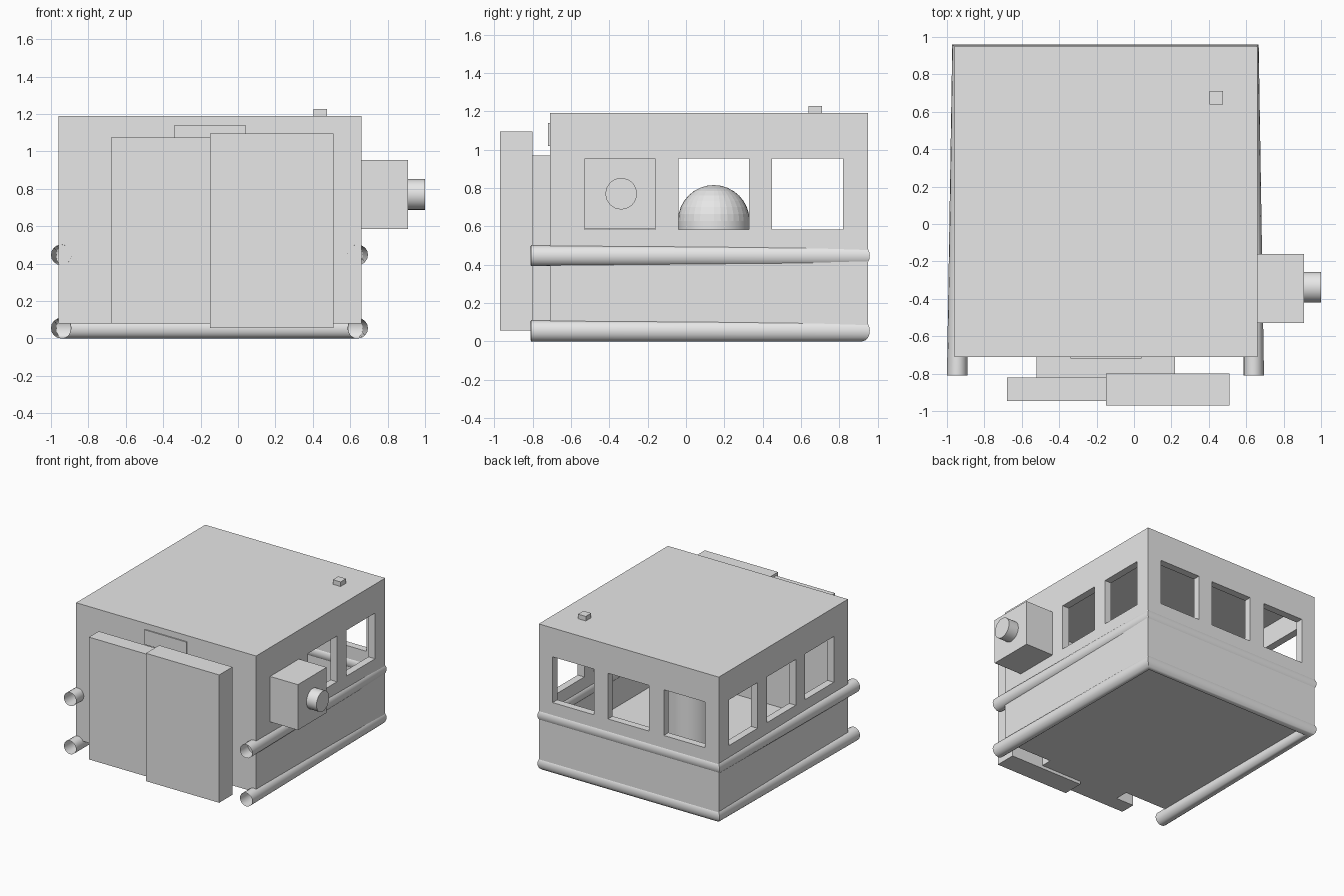
import bpy, math

if "Cube" in bpy.data.objects:
    bpy.data.objects.remove(bpy.data.objects["Cube"])

grey = bpy.data.materials.new("light_grey")
grey.diffuse_color = (0.8, 0.8, 0.8, 1)
grey.use_nodes = True
grey.node_tree.nodes["Principled BSDF"].inputs["Base Color"].default_value = grey.diffuse_color


def box(name, x, y, z):
    bpy.ops.mesh.primitive_cube_add(size=1, location=[sum(r) / 2 for r in (x, y, z)])
    o = bpy.context.object
    o.name = name
    o.scale = (x[1] - x[0], y[1] - y[0], z[1] - z[0])
    bpy.ops.object.transform_apply(location=True, rotation=True, scale=True)
    o.data.materials.append(grey)
    return o


def cylinder(name, r, depth, loc, rot=(0, 0, 0)):
    bpy.ops.mesh.primitive_cylinder_add(vertices=32, radius=r, depth=depth, location=loc, rotation=rot)
    o = bpy.context.object
    o.name = name
    o.data.materials.append(grey)
    bpy.ops.object.shade_smooth_by_angle(angle=math.radians(40))
    return o


def cut(target, cutter):
    m = target.modifiers.new("cut", 'BOOLEAN')
    m.operation = 'DIFFERENCE'
    m.solver = 'EXACT'
    m.object = cutter
    bpy.context.view_layer.objects.active = target
    bpy.ops.object.modifier_apply(modifier=m.name)
    bpy.data.objects.remove(cutter)


# Hollow cabin with three windows on each side and on the back
cabin = box("cabin", (-0.96, 0.66), (-0.71, 0.95), (0.08, 1.19))
cut(cabin, box("room_cutter", (-0.90, 0.60), (-0.65, 0.89), (0.18, 1.13)))
WZ = (0.583, 0.955)
for c in (-0.345, 0.145, 0.635):
    cut(cabin, box("side_cutter", (-1.2, 0.9), (c - 0.185, c + 0.185), WZ))
for c in (-0.65, -0.148, 0.35):
    cut(cabin, box("back_cutter", (c - 0.185, c + 0.185), (0.7, 1.2), WZ))

# Entrance block, two front panels and the small plate above
box("entrance_block", (-0.52, 0.22), (-0.82, -0.705), (0.08, 0.97))
box("left_front_panel", (-0.68, -0.15), (-0.945, -0.82), (0.08, 1.075))
box("right_front_panel", (-0.15, 0.51), (-0.97, -0.80), (0.055, 1.095))
box("front_plate", (-0.34, 0.04), (-0.719, -0.71), (1.02, 1.14))

# Side unit with round nozzle, and roof knob
box("side_unit", (0.60, 0.91), (-0.53, -0.16), (0.585, 0.955))
cylinder("side_nozzle", 0.082, 0.10, (0.95, -0.338, 0.77), (0, math.pi / 2, 0))
box("roof_knob", (0.405, 0.475), (0.64, 0.71), (1.18, 1.227))

# Domed post inside the room
cylinder("post", 0.187, 0.45, (-0.15, 0.145, 0.403))
bpy.ops.mesh.primitive_uv_sphere_add(segments=32, ring_count=16, radius=0.187, location=(-0.15, 0.145, 0.628))
dome = bpy.context.object
dome.name = "post_dome"
dome.data.materials.append(grey)

# Open-ended bumper rails around the left, back and right
for name, z in (("lower_rail", 0.055), ("upper_rail", 0.447)):
    cu = bpy.data.curves.new(name, 'CURVE')
    cu.dimensions = '3D'
    cu.bevel_depth = 0.055
    cu.bevel_resolution = 6
    cu.use_fill_caps = False
    s = cu.splines.new('POLY')
    pts = [(-0.945, -0.81), (-0.933, 0.92), (0.628, 0.92), (0.64, -0.81)]
    s.points.add(len(pts) - 1)
    for p, (x, y) in zip(s.points, pts):
        p.co = (x, y, z, 1)
    o = bpy.data.objects.new(name, cu)
    bpy.context.collection.objects.link(o)
    cu.materials.append(grey)
    bpy.ops.object.select_all(action='DESELECT')
    o.select_set(True)
    bpy.context.view_layer.objects.active = o
    bpy.ops.object.convert(target='MESH')
    bpy.ops.object.shade_smooth_by_angle(angle=math.radians(40))
